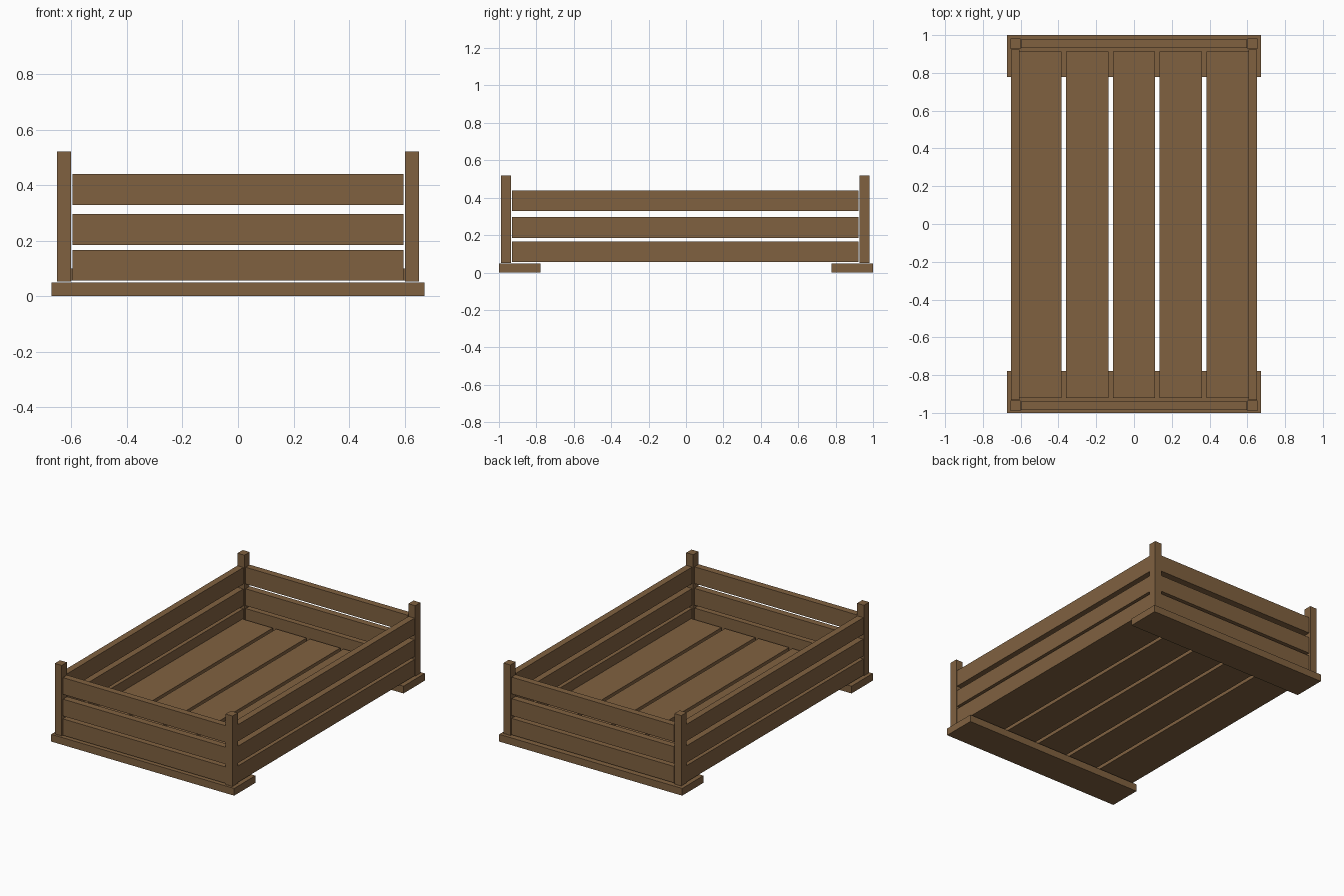
import bpy

default = bpy.data.objects.get("Cube")
if default:
    bpy.data.objects.remove(default, do_unlink=True)

wood = bpy.data.materials.new("brown_wood")
wood.use_nodes = True
colour = (0.216, 0.120, 0.051, 1)
wood.diffuse_color = colour
wood.node_tree.nodes["Principled BSDF"].inputs["Base Color"].default_value = colour


def board(name, x, y, z):
    """Add a box spanning the given (low, high) ranges."""
    spans = (x, y, z)
    bpy.ops.mesh.primitive_cube_add(size=1, location=[(a + b) / 2 for a, b in spans])
    ob = bpy.context.object
    ob.name = name
    ob.scale = [b - a for a, b in spans]
    bpy.ops.object.transform_apply(location=False, rotation=False, scale=True)
    ob.data.materials.append(wood)


def mirrored(low, high, sign):
    return tuple(sorted((sign * low, sign * high)))


def shifted(span, offset=-0.004):
    """The upper crate sits slightly towards the front of its skids."""
    return tuple(v + offset for v in span)


RAIL_HEIGHTS = {"lower": (0.056, 0.165), "middle": (0.184, 0.296), "upper": (0.328, 0.439)}

# Skids, end rails and corner posts
for end, sy in (("front", -1), ("back", 1)):
    board(f"{end}_skid", (-0.672, 0.672), mirrored(0.777, 1, sy), (0, 0.048))
    for level, z in RAIL_HEIGHTS.items():
        board(f"{end}_{level}_rail", (-0.597, 0.597), shifted(mirrored(0.937, 0.981, sy)), z)
    for side, sx in (("right", -1), ("left", 1)):
        board(f"{end}_{side}_post", mirrored(0.602, 0.653, sx),
              shifted(mirrored(0.931, 0.986, sy)), (0.052, 0.52))

# Long side rails
for side, sx in (("right", -1), ("left", 1)):
    for level, z in RAIL_HEIGHTS.items():
        board(f"{side}_{level}_rail", mirrored(0.607, 0.651, sx), shifted((-0.927, 0.927)), z)

# Floor planks
for i in range(5):
    x = (i - 2) * 0.248
    board(f"floor_plank_{i + 1}", (x - 0.112, x + 0.112), shifted((-0.918, 0.918)), (0.056, 0.1))
